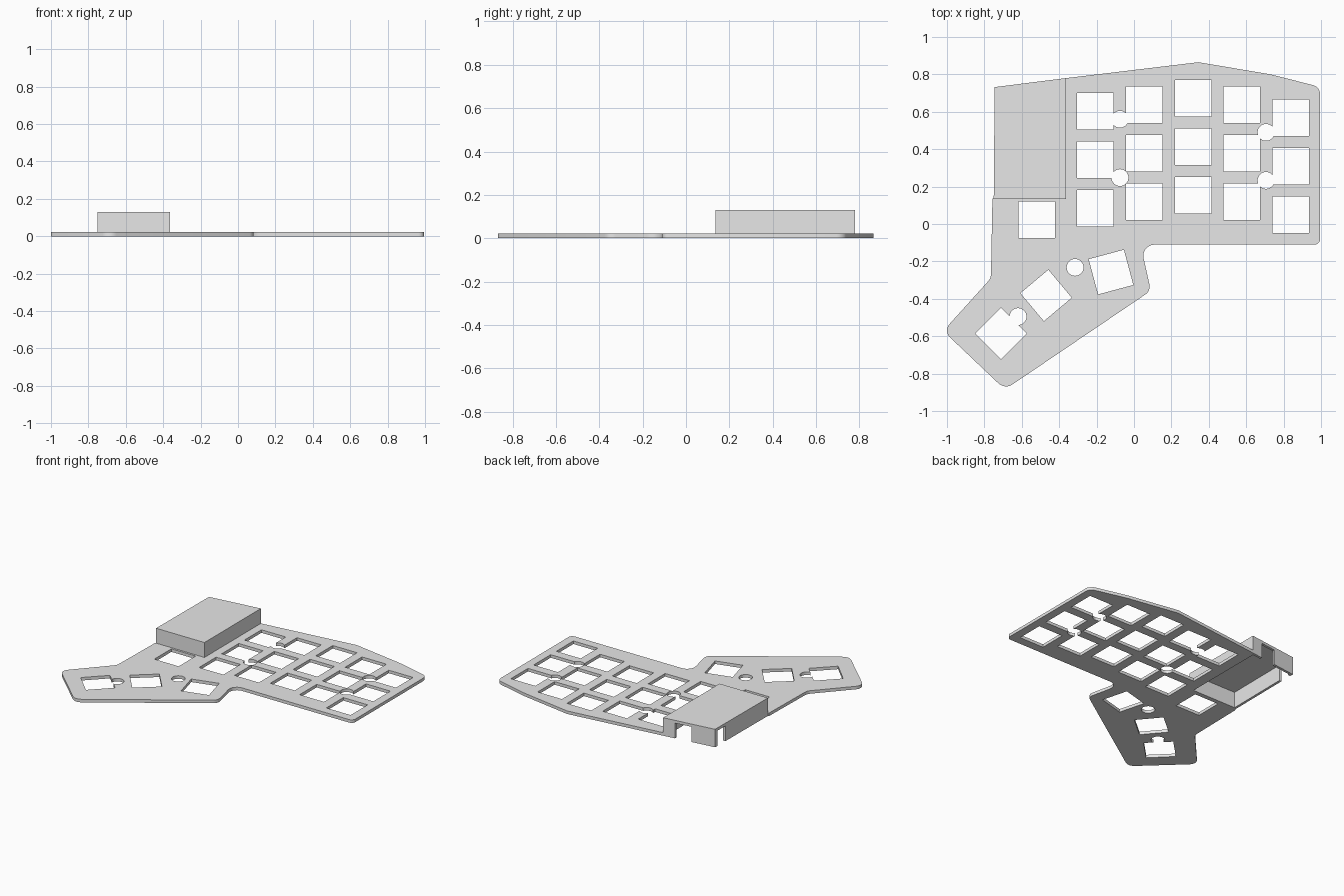
import bpy, bmesh, math
from mathutils import Vector, Matrix

cube = bpy.data.objects.get("Cube")
if cube:
    bpy.data.objects.remove(cube, do_unlink=True)

grey = bpy.data.materials.new("light_grey")
grey.use_nodes = True
colour = (0.8, 0.8, 0.8, 1)
grey.diffuse_color = colour
grey.node_tree.nodes["Principled BSDF"].inputs["Base Color"].default_value = colour


def fillet(corners, steps=6):
    """Round each (x, y, radius) corner of a closed outline."""
    out = []
    n = len(corners)
    for i, (x, y, r) in enumerate(corners):
        p = Vector((x, y))
        if r == 0:
            out.append(p)
            continue
        a = (Vector(corners[i - 1][:2]) - p).normalized()
        b = (Vector(corners[(i + 1) % n][:2]) - p).normalized()
        half = a.angle(b) / 2
        centre = p + (a + b).normalized() * (r / math.sin(half))
        start = p + a * (r / math.tan(half)) - centre
        end = p + b * (r / math.tan(half)) - centre
        sweep = math.atan2(start.x * end.y - start.y * end.x, start.dot(end))
        for k in range(steps + 1):
            out.append(centre + Matrix.Rotation(sweep * k / steps, 2) @ start)
    return out


def add_prism(bm, points, z0, z1):
    low = [bm.verts.new((p[0], p[1], z0)) for p in points]
    high = [bm.verts.new((p[0], p[1], z1)) for p in points]
    bm.faces.new(low)
    bm.faces.new(high)
    for i in range(len(low)):
        j = (i + 1) % len(low)
        bm.faces.new((low[i], low[j], high[j], high[i]))


def prisms(name, outlines, z0, z1):
    """One object holding an upright prism for each outline."""
    bm = bmesh.new()
    for points in outlines:
        add_prism(bm, points, z0, z1)
    bmesh.ops.recalc_face_normals(bm, faces=bm.faces)
    mesh = bpy.data.meshes.new(name)
    bm.to_mesh(mesh)
    bm.free()
    mesh.materials.append(grey)
    obj = bpy.data.objects.new(name, mesh)
    bpy.context.collection.objects.link(obj)
    return obj


def cut(obj, outlines, z0, z1):
    cutter = prisms("cutter", outlines, z0, z1)
    cutter.hide_render = True
    mod = obj.modifiers.new("cut", 'BOOLEAN')
    mod.operation = 'DIFFERENCE'
    mod.solver = 'EXACT'
    mod.object = cutter
    bpy.context.view_layer.objects.active = obj
    bpy.ops.object.modifier_apply(modifier=mod.name)
    bpy.data.objects.remove(cutter, do_unlink=True)


def square(x, y, degrees=0, size=0.195):
    h = size / 2
    turn = Matrix.Rotation(math.radians(degrees), 2)
    return [Vector((x, y)) + turn @ Vector(c) for c in ((-h, -h), (h, -h), (h, h), (-h, h))]


def rect(x0, x1, y0, y1):
    return [(x0, y0), (x1, y0), (x1, y1), (x0, y1)]


def circle(x, y, r=0.045, n=32):
    return [(x + r * math.cos(math.tau * k / n), y + r * math.sin(math.tau * k / n))
            for k in range(n)]


# Switch plate with rounded corners
THICK = 0.022
outline = fillet([
    (-0.757, 0.135, 0), (-0.765, -0.29, 0.06), (-1.02, -0.572, 0.05),
    (-0.69, -0.885, 0.06), (0.09, -0.357, 0.05), (0.035, -0.11, 0.06),
    (0.995, -0.11, 0.03), (0.995, 0.733, 0.05), (0.73, 0.80, 0.3),
    (0.345, 0.865, 0), (-0.363, 0.78, 0), (-0.363, 0.135, 0)])
plate = prisms("switch_plate", [outline], 0, THICK)

# Key openings: five staggered columns, one inner key and the thumb fan
columns = [(-0.206, 0.085), (0.055, 0.118), (0.317, 0.153), (0.576, 0.118), (0.837, 0.05)]
keys = [square(x, y + 0.2595 * row) for x, y in columns for row in range(3)]
keys += [square(-0.52, 0.023), square(-0.123, -0.257, 15),
         square(-0.47, -0.382, 40), square(-0.711, -0.585, 45)]
cut(plate, keys, -0.1, 0.1)

# Screw holes
screws = [(-0.075, 0.56), (-0.075, 0.248), (0.706, 0.49), (0.706, 0.233),
          (-0.315, -0.232), (-0.62, -0.495)]
cut(plate, [circle(x, y) for x, y in screws], -0.1, 0.1)

# Hollow controller cover, open underneath
cover = prisms("controller_cover", [[(-0.75, 0.135), (-0.363, 0.135),
                                     (-0.363, 0.78), (-0.745, 0.732)]], 0, 0.13)
cut(cover, [[(-0.732, 0.153), (-0.381, 0.153), (-0.381, 0.76), (-0.727, 0.716)]], -0.1, 0.115)

# Connector openings in the back and side walls
cut(cover, [rect(-0.57, -0.45, 0.68, 0.85)], -0.1, 0.11)
cut(cover, [rect(-0.8, -0.70, 0.615, 0.705)], -0.1, 0.11)

for obj in (plate, cover):
    bpy.ops.object.select_all(action='DESELECT')
    obj.select_set(True)
    bpy.context.view_layer.objects.active = obj
    bpy.ops.object.shade_smooth_by_angle(angle=math.radians(30))
